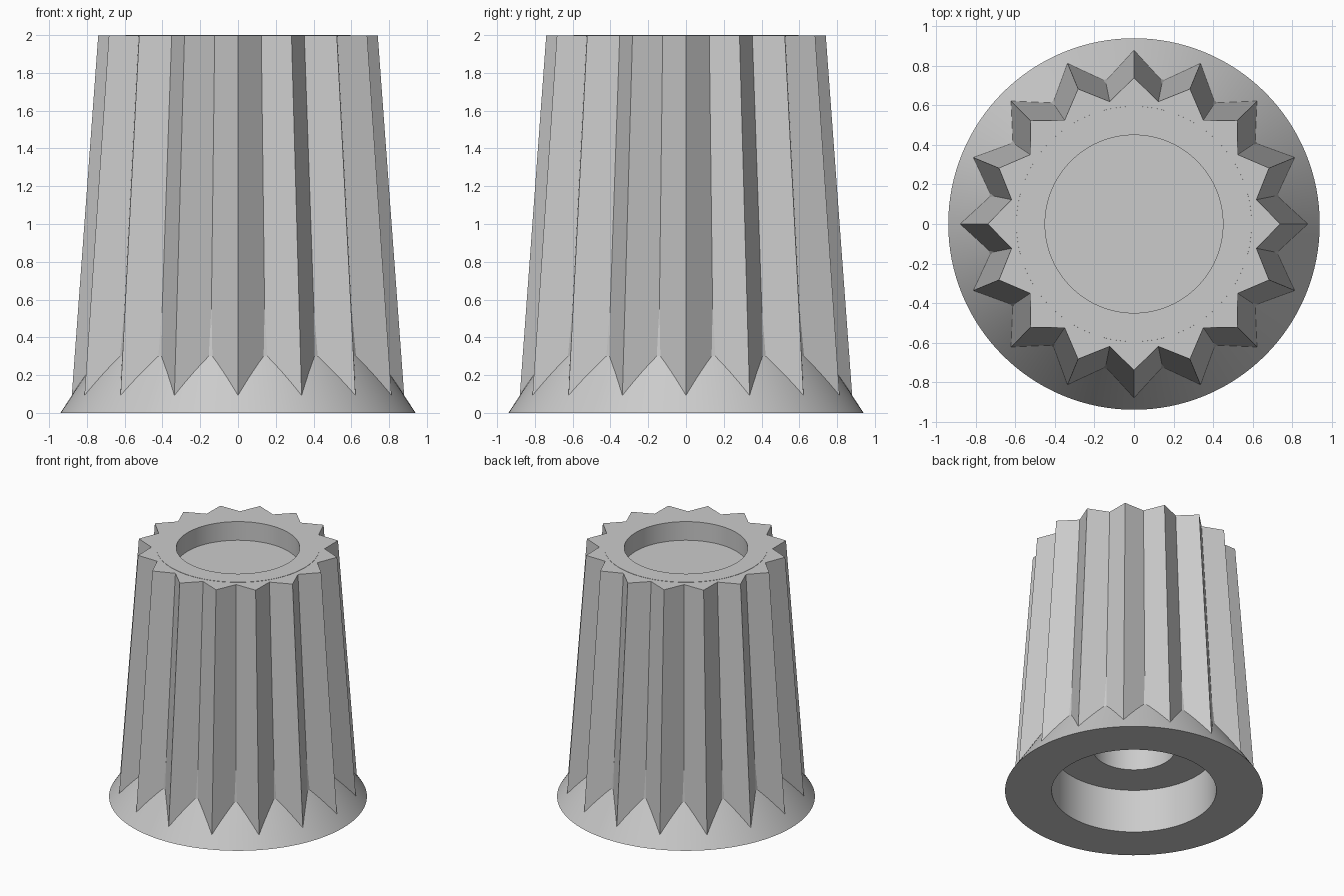
import bpy
import bmesh
from math import sin, cos, pi, radians

cube = bpy.data.objects.get("Cube")
if cube:
    bpy.data.objects.remove(cube)

TEETH = 16
SEGMENTS = 128

grey = bpy.data.materials.new("plain grey")
grey.use_nodes = True
colour = (0.6, 0.6, 0.6, 1)
grey.diffuse_color = colour
grey.node_tree.nodes["Principled BSDF"].inputs["Base Color"].default_value = colour


def ring(bm, count, z, radius_at):
    """Add a closed ring of points; radius_at gives the radius of each index."""
    return [bm.verts.new((radius_at(i) * cos(2 * pi * i / count),
                          radius_at(i) * sin(2 * pi * i / count), z))
            for i in range(count)]


def skin(bm, a, b):
    """Join two rings of equal size with quads."""
    n = len(a)
    for i in range(n):
        j = (i + 1) % n
        bm.faces.new((a[i], a[j], b[j], b[i]))


def finish(bm, name):
    mesh = bpy.data.meshes.new(name)
    bm.to_mesh(mesh)
    bm.free()
    obj = bpy.data.objects.new(name, mesh)
    bpy.context.collection.objects.link(obj)
    mesh.materials.append(grey)
    return obj


# Knob core: flared skirt, tapered body, top recess and stepped shaft bore
profile = [(0.3, 1.5), (0.3, 0.35), (0.6, 0.35), (0.6, 0), (0.94, 0),
           (0.745, 0.3), (0.595, 2), (0.45, 2), (0.45, 1.85)]
bm = bmesh.new()
rings = [ring(bm, SEGMENTS, z, lambda i, r=r: r) for r, z in profile]
for lower, upper in zip(rings, rings[1:]):
    skin(bm, lower, upper)
bm.faces.new(rings[0][::-1])
bm.faces.new(rings[-1])
bmesh.ops.recalc_face_normals(bm, faces=bm.faces)
core = finish(bm, "knob_core")
bpy.ops.object.select_all(action='DESELECT')
bpy.context.view_layer.objects.active = core
core.select_set(True)
bpy.ops.object.shade_smooth_by_angle(angle=radians(20))


# Fluted grip: tapered star of pointed ridges, with a flat top rim
def star(tip, valley):
    return lambda i: valley if i % 2 else tip


bm = bmesh.new()
base = ring(bm, TEETH * 2, 0.05, star(0.883, 0.754))
top = ring(bm, TEETH * 2, 1.998, star(0.74, 0.632))
inner = ring(bm, TEETH * 2, 1.998, lambda i: 0.585)
skin(bm, base, top)
skin(bm, top, inner)
finish(bm, "fluted_grip")
